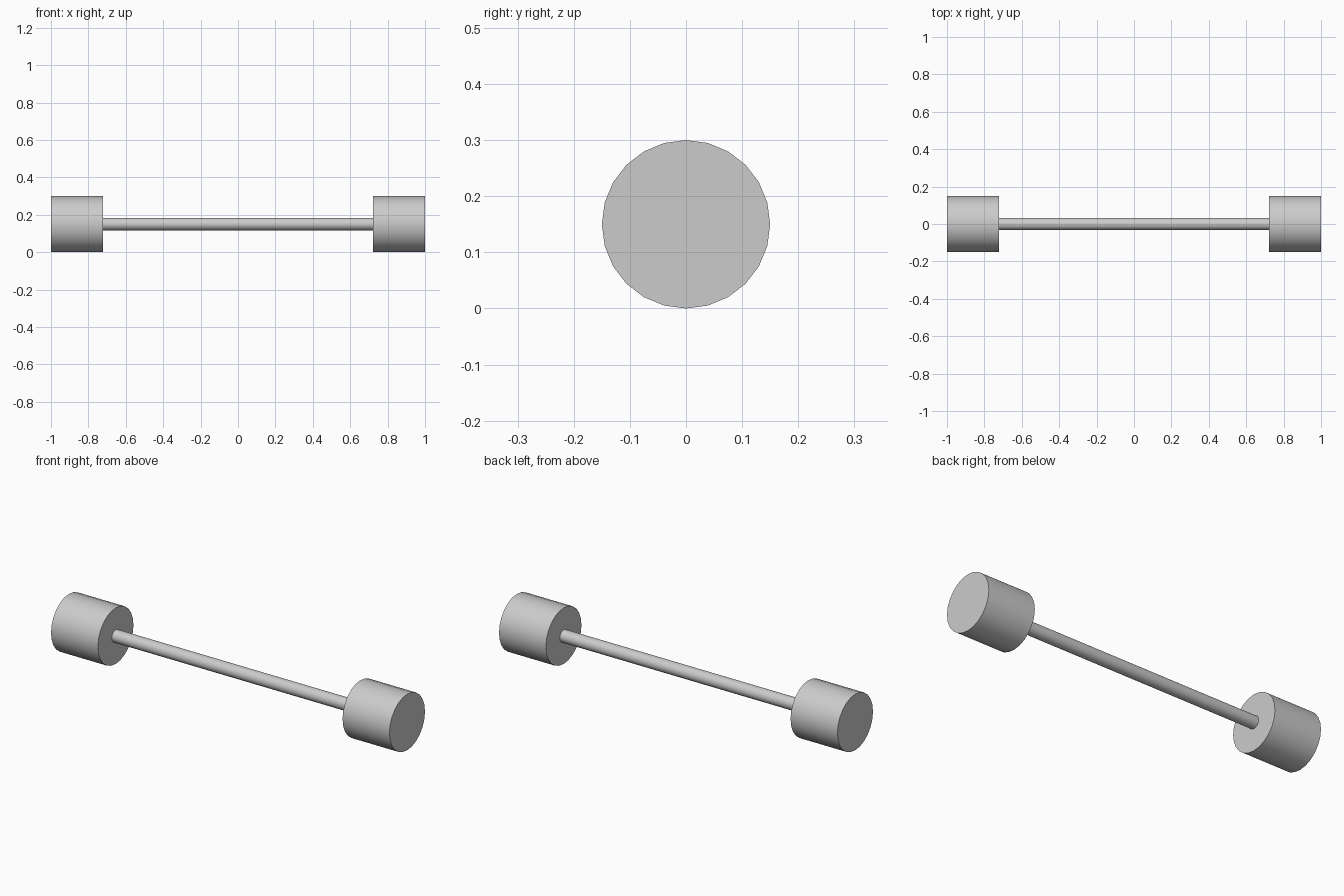
import bpy
import math

if "Cube" in bpy.data.objects:
    bpy.data.objects.remove(bpy.data.objects["Cube"])

RADIUS = 0.15    # weight radius, also the height of the axis
INNER = 0.723    # x of the inner weight faces


def x_cylinder(name, x0, x1, radius, sides=24):
    """Smooth-sided cylinder lying along x, with crisp flat caps."""
    bpy.ops.mesh.primitive_cylinder_add(
        vertices=sides, radius=radius, depth=x1 - x0,
        location=((x0 + x1) / 2, 0, RADIUS), rotation=(0, math.pi / 2, 0))
    obj = bpy.context.object
    obj.name = name
    bpy.ops.object.transform_apply(location=False, rotation=True, scale=True)
    bpy.ops.object.shade_smooth_by_angle(angle=math.radians(40))
    return obj


# Handle bar, ending just inside the weights
x_cylinder("handle_bar", -INNER - 0.005, INNER + 0.005, 0.033)

# End weights
x_cylinder("left_weight", -1.0, -INNER, RADIUS)
x_cylinder("right_weight", INNER, 1.0, RADIUS)
